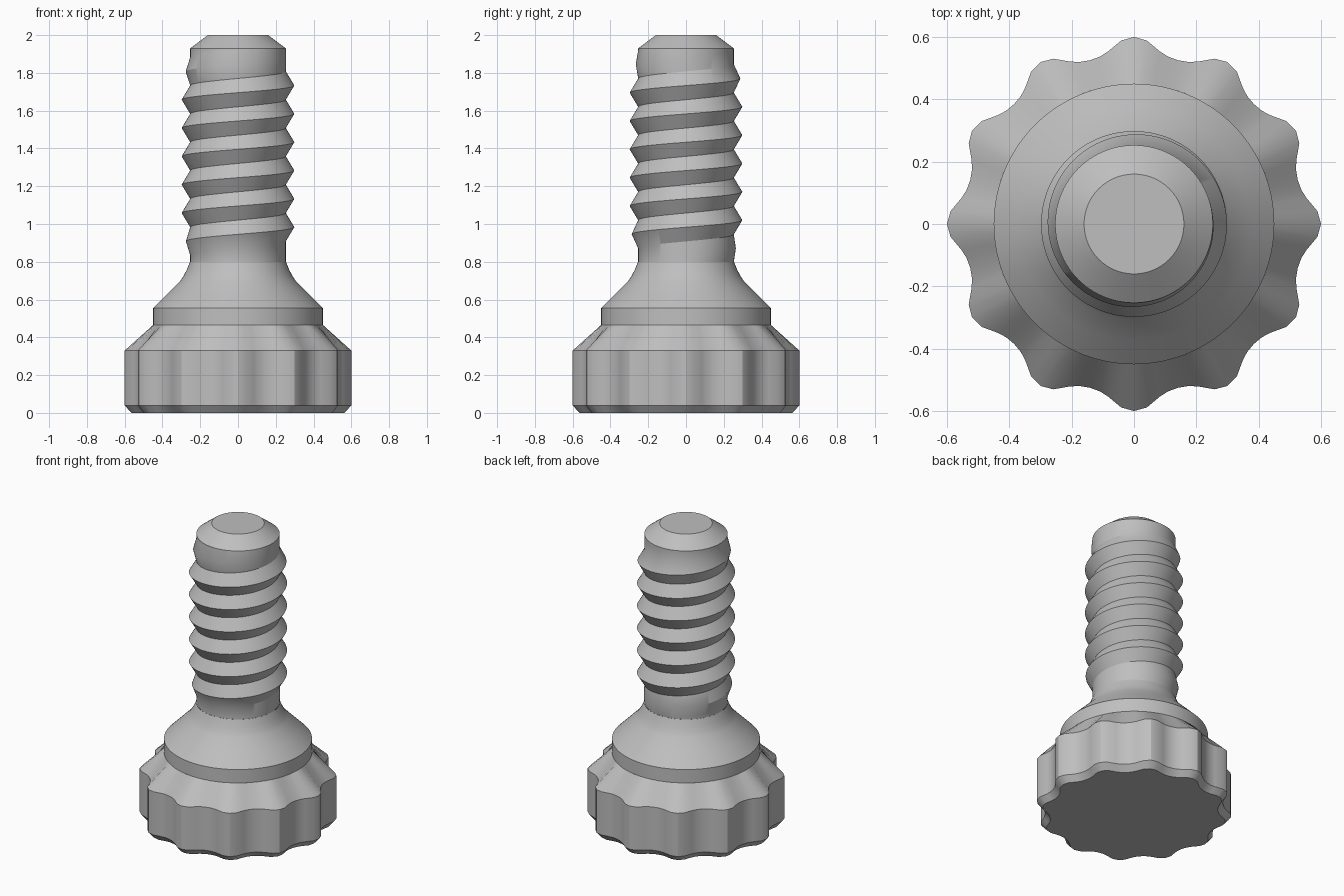
import bpy, bmesh
from math import sin, cos, pi, radians

cube = bpy.data.objects.get("Cube")
if cube:
    bpy.data.objects.remove(cube, do_unlink=True)

STEPS = 96

metal = bpy.data.materials.new("grey metal")
metal.use_nodes = True
grey = (0.52, 0.52, 0.52, 1)
metal.diffuse_color = grey
metal.node_tree.nodes["Principled BSDF"].inputs["Base Color"].default_value = grey


def finish(bm, name):
    """Clean the mesh, turn it into an object and shade it smooth by angle."""
    bmesh.ops.remove_doubles(bm, verts=bm.verts[:], dist=0.0002)
    bmesh.ops.recalc_face_normals(bm, faces=bm.faces[:])
    mesh = bpy.data.meshes.new(name)
    bm.to_mesh(mesh)
    bm.free()
    mesh.materials.append(metal)
    obj = bpy.data.objects.new(name, mesh)
    bpy.context.collection.objects.link(obj)
    bpy.ops.object.select_all(action='DESELECT')
    obj.select_set(True)
    bpy.context.view_layer.objects.active = obj
    bpy.ops.object.shade_smooth_by_angle(angle=radians(29))
    return obj


def circle(radius, z):
    return [(radius * cos(2 * pi * i / STEPS), radius * sin(2 * pi * i / STEPS), z)
            for i in range(STEPS)]


def loft(name, rings, cap_bottom=True, cap_top=True):
    """Join a stack of rings with quads, capping the ends."""
    bm = bmesh.new()
    loops = [[bm.verts.new(p) for p in ring] for ring in rings]
    for low, high in zip(loops, loops[1:]):
        for i in range(len(low)):
            k = (i + 1) % len(low)
            bm.faces.new((low[i], low[k], high[k], high[i]))
    if cap_bottom:
        bm.faces.new(loops[0][::-1])
    if cap_top:
        bm.faces.new(loops[-1])
    return finish(bm, name)


# Scalloped grip: twelve lobes, each a crisp ridge falling to a soft valley
LOBE = [(0, 0.6), (4, 0.59), (8.5, 0.56), (11.5, 0.548), (15, 0.544),
        (18.5, 0.548), (21.5, 0.56), (26, 0.59)]


def lobed(scale, z):
    return [(scale * r * cos(radians(30 * n + a)), scale * r * sin(radians(30 * n + a)), z)
            for n in range(12) for a, r in LOBE]


def collar_ring(radius, z):
    return [(radius * cos(radians(30 * n + a)), radius * sin(radians(30 * n + a)), z)
            for n in range(12) for a, _ in LOBE]


loft("grip_knob", [lobed(0.94, 0), lobed(1, 0.04), lobed(1, 0.33),
                   collar_ring(0.45, 0.465)], cap_top=False)

# Collar band, sloped shoulder and filleted neck
loft("shoulder", [circle(r, z) for r, z in [
    (0.45, 0.465), (0.45, 0.555), (0.375, 0.63), (0.305, 0.7), (0.288, 0.725),
    (0.27, 0.76), (0.254, 0.8)]], cap_bottom=False, cap_top=False)

# Threaded shaft: helical rows alternate root and crest, fading out at both ends
BOTTOM, TOP, ROOT, DEPTH, PITCH, PHASE = 0.8, 1.93, 0.253, 0.045, 0.15, 0.983


def thread_point(step, row):
    turn = step / STEPS
    z = min(max(PHASE + PITCH * (turn + row / 2), BOTTOM), TOP)
    fade = max(0, min(1, (z - 0.835) / 0.145, (1.89 - z) / 0.155))
    r = ROOT + (DEPTH * fade if row % 2 == 0 else 0)
    return (r * cos(2 * pi * turn), r * sin(2 * pi * turn), z)


bm = bmesh.new()
grid = [[bm.verts.new(thread_point(s, row)) for s in range(STEPS + 1)]
        for row in range(-6, 15)]
for low, high in zip(grid, grid[1:]):
    for s in range(STEPS):
        bm.faces.new((low[s], low[s + 1], high[s + 1], high[s]))
finish(bm, "threaded_shaft")

# Chamfered end of the shaft
loft("shaft_tip", [circle(ROOT, TOP), circle(0.16, 2)], cap_bottom=False)
